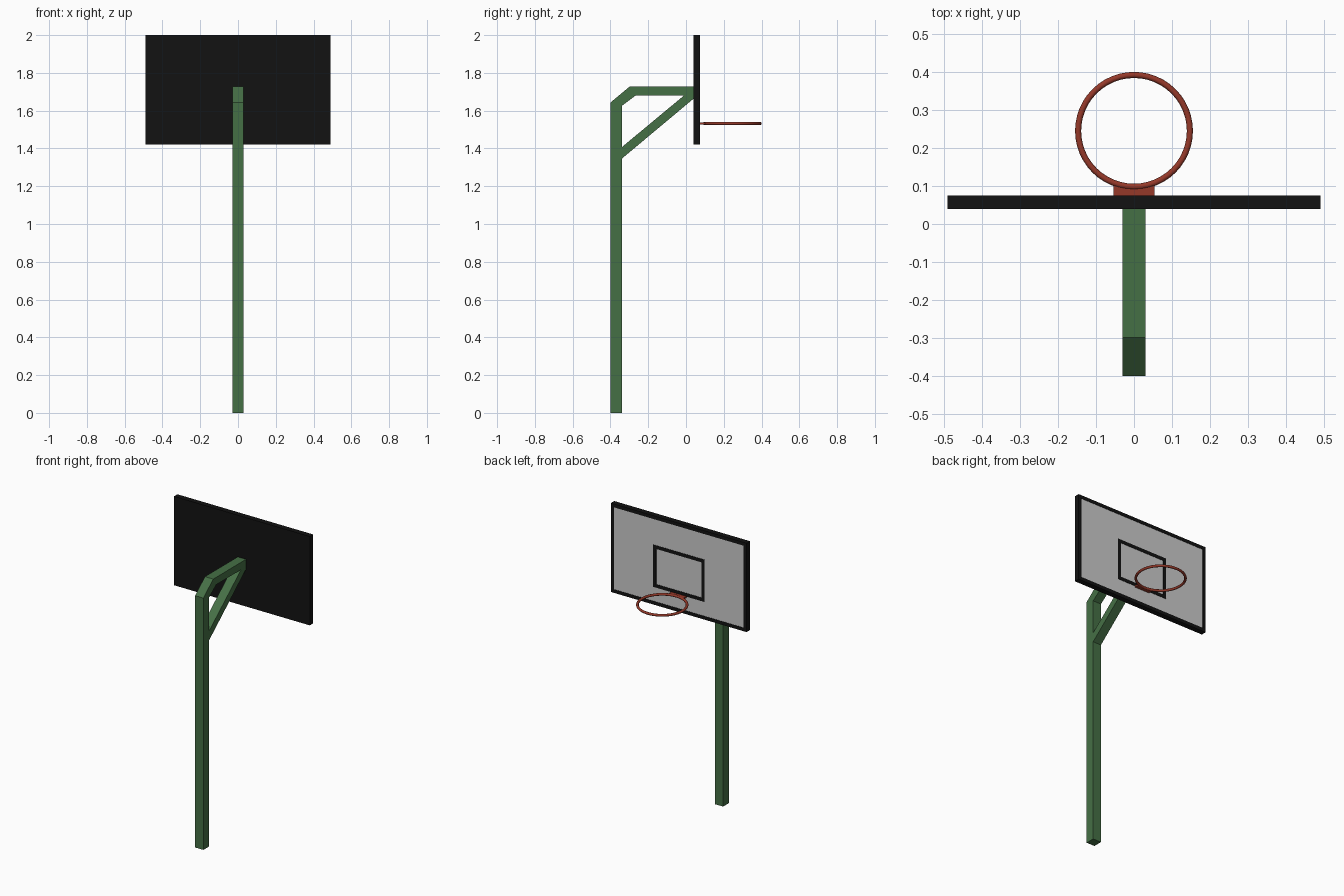
import bpy, bmesh, math

if "Cube" in bpy.data.objects:
    bpy.data.objects.remove(bpy.data.objects["Cube"])


def material(name, rgb):
    m = bpy.data.materials.new(name)
    m.diffuse_color = (*rgb, 1)
    m.use_nodes = True
    m.node_tree.nodes["Principled BSDF"].inputs["Base Color"].default_value = m.diffuse_color
    return m


GREEN = material("green_paint", (0.06, 0.16, 0.06))
BLACK = material("black_paint", (0.006, 0.006, 0.006))
RED = material("red_paint", (0.3, 0.04, 0.022))


def finish(name, bm, mat):
    bmesh.ops.recalc_face_normals(bm, faces=bm.faces)
    me = bpy.data.meshes.new(name)
    bm.to_mesh(me)
    bm.free()
    ob = bpy.data.objects.new(name, me)
    bpy.context.collection.objects.link(ob)
    if mat:
        me.materials.append(mat)
    return ob


def box(name, x, y, z, mat):
    bm = bmesh.new()
    bmesh.ops.create_cube(bm, size=1)
    for v in bm.verts:
        v.co = [r[0] if c < 0 else r[1] for c, r in zip(v.co, (x, y, z))]
    return finish(name, bm, mat)


def extrude_x(name, outline, half, mat):
    """Extrude a closed y-z outline across x."""
    bm = bmesh.new()
    face = bm.faces.new([bm.verts.new((-half, y, z)) for y, z in outline])
    new = bmesh.ops.extrude_face_region(bm, geom=[face])["geom"]
    verts = [v for v in new if isinstance(v, bmesh.types.BMVert)]
    bmesh.ops.translate(bm, vec=(2 * half, 0, 0), verts=verts)
    return finish(name, bm, mat)


def rect_frame(name, half, z0, z1, t, y0, y1, mat):
    """Rectangular border standing in the x-z plane."""
    bm = bmesh.new()
    rings = []
    for y in (y0, y1):
        for d in (0, t):
            h, a, b = half - d, z0 + d, z1 - d
            rings.append([bm.verts.new((x, y, z))
                          for x, z in ((-h, a), (h, a), (h, b), (-h, b))])
    bo, bi, fo, fi = rings
    for a, b in ((bo, bi), (fo, fi), (bo, fo), (bi, fi)):
        for i in range(4):
            j = (i + 1) % 4
            bm.faces.new((a[i], a[j], b[j], b[i]))
    return finish(name, bm, mat)


# Post bending into the horizontal arm
extrude_x("post_and_arm", [
    (-0.40, 0), (-0.34, 0), (-0.34, 1.625), (-0.267, 1.68),
    (0.042, 1.68), (0.042, 1.728), (-0.298, 1.728), (-0.40, 1.643)], 0.03, GREEN)

# Diagonal brace
extrude_x("brace", [
    (-0.342, 1.344), (0.042, 1.665), (0.042, 1.69), (-0.005, 1.685),
    (-0.342, 1.405)], 0.03, GREEN)

# Backboard: black backing and rim, grey panel, target rectangle
box("board_back", (-0.49, 0.49), (0.04, 0.06), (1.42, 2.0), BLACK)
rect_frame("board_rim", 0.49, 1.42, 2.0, 0.022, 0.058, 0.075, BLACK)
box("board_panel", (-0.47, 0.47), (0.058, 0.073), (1.44, 1.98), None)
rect_frame("target_rectangle", 0.185, 1.535, 1.81, 0.022, 0.07, 0.075, BLACK)

# Hoop and its mounting plate
box("hoop_mount", (-0.054, 0.054), (0.07, 0.102), (1.527, 1.537), RED)
bpy.ops.mesh.primitive_torus_add(location=(0, 0.245, 1.532), major_radius=0.147,
                                 minor_radius=0.008, major_segments=48,
                                 minor_segments=12)
hoop = bpy.context.object
hoop.name = "hoop"
hoop.data.materials.append(RED)
bpy.ops.object.shade_smooth_by_angle(angle=math.radians(40))
